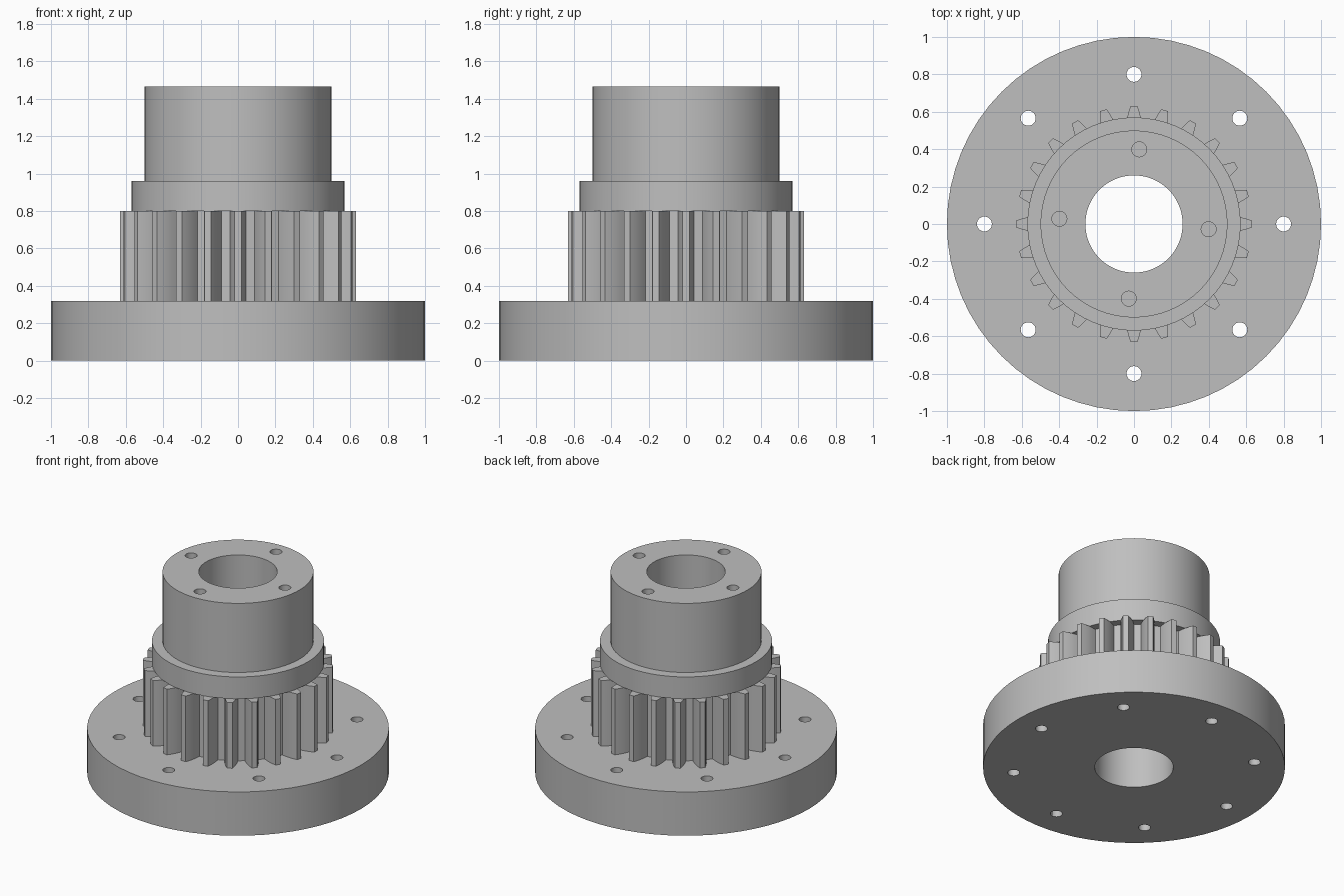
import bpy
import bmesh
from math import sin, cos, tau, radians

if "Cube" in bpy.data.objects:
    bpy.data.objects.remove(bpy.data.objects["Cube"], do_unlink=True)

SEGMENTS = 64
BORE = 0.26
TEETH = 24

steel = bpy.data.materials.new("grey steel")
steel.use_nodes = True
GREY = (0.52, 0.52, 0.52, 1)
steel.diffuse_color = GREY
steel.node_tree.nodes["Principled BSDF"].inputs["Base Color"].default_value = GREY


def circle(radius, count=SEGMENTS, centre=(0, 0)):
    return [(centre[0] + radius * cos(tau * i / count),
             centre[1] + radius * sin(tau * i / count)) for i in range(count)]


def extrude_outline(name, outline, z0, z1):
    """Solid prism from a closed outline."""
    bm = bmesh.new()
    face = bm.faces.new([bm.verts.new((x, y, z0)) for x, y in outline])
    top = bmesh.ops.extrude_face_region(bm, geom=[face])["geom"]
    verts = [g for g in top if isinstance(g, bmesh.types.BMVert)]
    bmesh.ops.translate(bm, verts=verts, vec=(0, 0, z1 - z0))
    bmesh.ops.recalc_face_normals(bm, faces=bm.faces)
    mesh = bpy.data.meshes.new(name)
    bm.to_mesh(mesh)
    bm.free()
    mesh.materials.append(steel)
    obj = bpy.data.objects.new(name, mesh)
    bpy.context.collection.objects.link(obj)
    return obj


def select_only(obj):
    bpy.ops.object.select_all(action="DESELECT")
    obj.select_set(True)
    bpy.context.view_layer.objects.active = obj


def drill(obj, radius, z0, z1, centre=(0, 0), count=SEGMENTS):
    """Cut a round vertical hole and discard the cutter."""
    cutter = extrude_outline("drill", circle(radius, count, centre), z0, z1)
    cutter.hide_render = True
    mod = obj.modifiers.new("hole", "BOOLEAN")
    mod.operation = "DIFFERENCE"
    mod.solver = "EXACT"
    mod.object = cutter
    select_only(obj)
    bpy.ops.object.modifier_apply(modifier=mod.name)
    bpy.data.objects.remove(cutter, do_unlink=True)


def drill_ring(obj, number, ring_radius, start, z0, z1):
    for i in range(number):
        a = start + tau * i / number
        drill(obj, 0.04, z0, z1, (ring_radius * cos(a), ring_radius * sin(a)), 24)


def gear_outline():
    """Curved tooth flanks given as (radius, half width) from root to tip."""
    flank = [(0.51, 0.044), (0.545, 0.041), (0.575, 0.035), (0.605, 0.027), (0.63, 0.018)]
    tooth = [(r, -w) for r, w in flank] + [(r, w) for r, w in reversed(flank)]
    points = []
    for i in range(TEETH):
        a = tau * i / TEETH
        points += [(r * cos(a) - w * sin(a), r * sin(a) + w * cos(a)) for r, w in tooth]
    return points


# Stacked solids
flange = extrude_outline("flange", circle(1.0), 0, 0.32)
gear = extrude_outline("gear", gear_outline(), 0.32, 0.80)
collar = extrude_outline("collar", circle(0.57), 0.80, 0.96)
barrel = extrude_outline("barrel", circle(0.50), 0.96, 1.465)
parts = [flange, gear, collar, barrel]

# Central bore through every part
for part in parts:
    drill(part, BORE, -0.5, 2)

# Bolt holes through the flange, blind holes in the barrel end
drill_ring(flange, 8, 0.8, 0, -0.5, 1)
drill_ring(barrel, 4, 0.4, radians(-4), 1.2, 2)

# Smooth round walls, sharp rims
for part in parts:
    select_only(part)
    bpy.ops.object.shade_smooth_by_angle(angle=radians(20))
